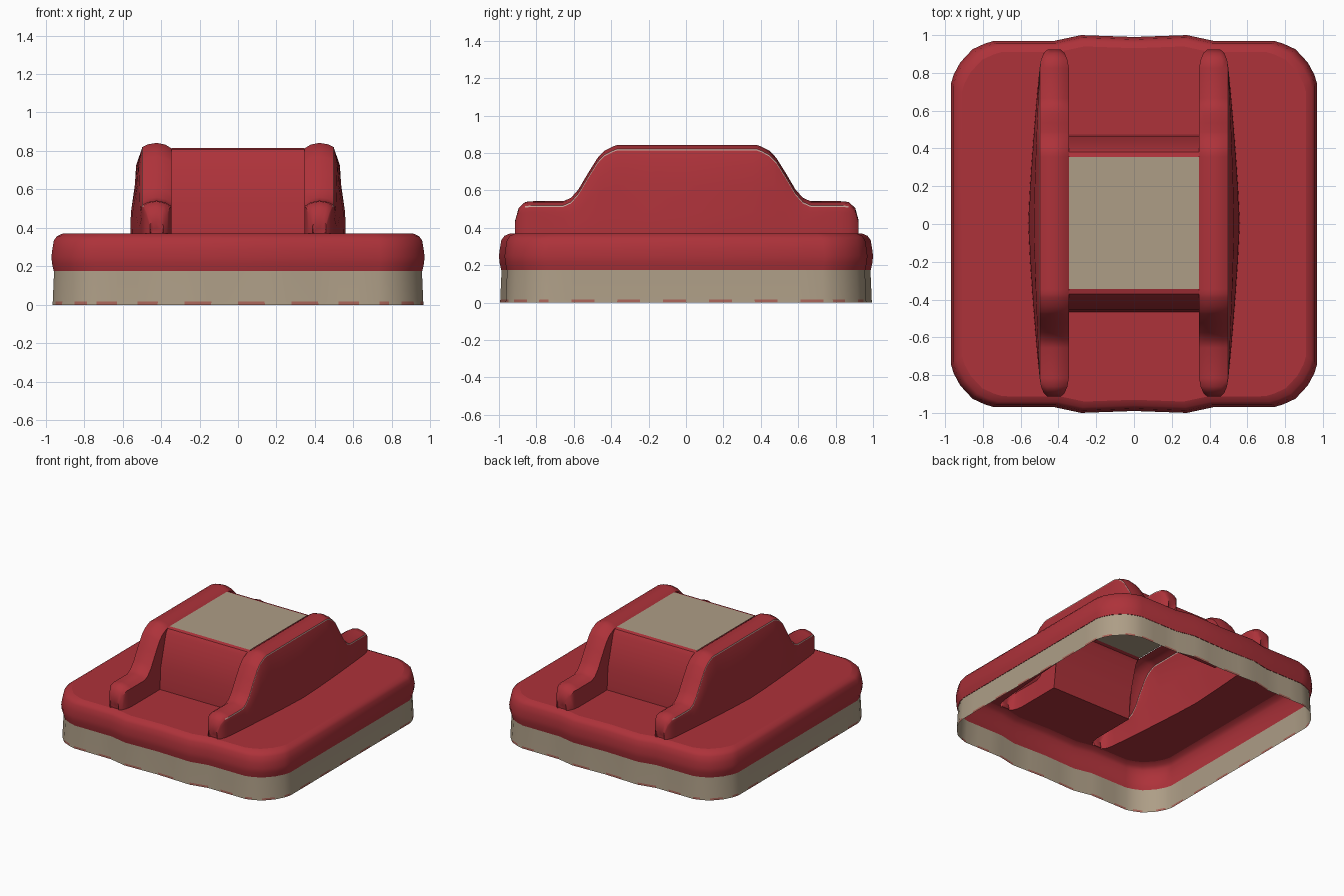
import bpy, bmesh, math
from mathutils import Vector

if "Cube" in bpy.data.objects:
    bpy.data.objects.remove(bpy.data.objects["Cube"])


def material(name, rgb):
    m = bpy.data.materials.new(name)
    m.diffuse_color = (*rgb, 1)
    m.use_nodes = True
    m.node_tree.nodes["Principled BSDF"].inputs["Base Color"].default_value = m.diffuse_color
    return m


RED = material("red", (0.42, 0.032, 0.042))
TAN = material("tan", (0.42, 0.34, 0.24))
ROSE = material("dusty rose", (0.40, 0.13, 0.10))
PALE = material("pale pink", (0.58, 0.36, 0.32))
DECK_Z, SHIFT, INNER = 0.37, 0.005, 0.345


def finish(bm, name, mats, angle=40):
    bmesh.ops.remove_doubles(bm, verts=bm.verts, dist=1e-5)
    bmesh.ops.recalc_face_normals(bm, faces=bm.faces)
    me = bpy.data.meshes.new(name)
    bm.to_mesh(me)
    bm.free()
    ob = bpy.data.objects.new(name, me)
    bpy.context.collection.objects.link(ob)
    for m in mats:
        me.materials.append(m)
    bpy.ops.object.select_all(action='DESELECT')
    ob.select_set(True)
    bpy.context.view_layer.objects.active = ob
    bpy.ops.object.shade_smooth_by_angle(angle=math.radians(angle))
    return ob


def loft(bm, rows, closed=False, rule=None):
    """Join rows of points with quads; rule(row, column) gives the material."""
    vs = [[bm.verts.new(p) for p in r] for r in rows]
    n = len(rows[0])
    for i in range(len(vs) - 1):
        for j in range(n if closed else n - 1):
            k = (j + 1) % n
            quad = (vs[i][j], vs[i][k], vs[i + 1][k], vs[i + 1][j])
            if len({tuple(v.co) for v in quad}) < 3:
                continue
            f = bm.faces.new(quad)
            if rule:
                f.material_index = rule(i, j)
    return vs


# Base outline: one quarter mirrored into a closed loop
quarter = [(0.97, 0.0), (0.97, 0.74), (0.955, 0.79), (0.92, 0.855), (0.855, 0.925),
           (0.79, 0.955), (0.74, 0.97), (0.42, 0.97), (0.28, 1.0), (0.0, 0.99)]
half = quarter + [(-x, y) for x, y in quarter[-2::-1]]
outline = half + [(x, -y) for x, y in half[-2:0:-1]]


def ring(points, inset, z):
    return [(x * (1 - inset), y * (1 - inset), z) for x, y in points]


# Rounded red rim
bm = bmesh.new()
rim_levels = [(0.012, 0.175), (0.003, 0.215), (0.0, 0.25), (0.005, 0.29),
              (0.013, 0.335), (0.03, 0.357), (0.06, DECK_Z)]
loft(bm, [ring(outline, i, z) for i, z in rim_levels], True)
finish(bm, "base_rim", [RED])

# Tan skirt with a stained, broken bottom edge
fine = []
for a, b in zip(outline, outline[1:] + outline[:1]):
    a, b = Vector(a), Vector(b)
    steps = max(1, round((b - a).length / 0.12))
    fine += [tuple(a.lerp(b, s / steps)) for s in range(steps)]
bm = bmesh.new()
skirt_levels = [(0.006, 0.0), (0.007, 0.016), (0.014, 0.175)]
loft(bm, [ring(fine, i, z) for i, z in skirt_levels], True,
     lambda i, j: 1 if i == 0 and j % 2 else 0)
finish(bm, "base_skirt", [TAN, ROSE])

# Centre housing: half profile from the deck up to the top panel
housing = [(0.47, DECK_Z), (0.46, 0.54), (0.395, 0.78), (0.375, 0.808), (0.35, 0.815)]


def housing_height(y):
    for (y0, z0), (y1, z1) in zip(housing, housing[1:]):
        if y1 <= y <= y0:
            return z0 + (z1 - z0) * (y0 - y) / (y0 - y1)
    return DECK_Z if y > 0.4 else 0.815


for side, name in ((-1, "front_housing_wall"), (1, "back_housing_wall")):
    bm = bmesh.new()
    loft(bm, [[(x, side * y + SHIFT, z) for x in (-INNER, INNER)] for y, z in housing])
    finish(bm, name, [RED], 30)
bm = bmesh.new()
loft(bm, [[(x, y + SHIFT, 0.815) for x in (-INNER, INNER)] for y in (-0.35, 0.35)])
finish(bm, "top_panel", [TAN])

# Side rails: (y, top height, half width of the crest)
stations = [(0.905, 0.40, 0.030), (0.918, 0.44, 0.036), (0.90, 0.505, 0.055), (0.865, 0.538, 0.07),
            (0.82, 0.542, 0.0775), (0.66, 0.542, 0.0775), (0.62, 0.56, 0.0775),
            (0.58, 0.605, 0.0775), (0.53, 0.69, 0.0775), (0.48, 0.77, 0.0775),
            (0.47, 0.782, 0.0775), (0.44, 0.812, 0.0775), (0.395, 0.835, 0.0775),
            (0.375, 0.842, 0.0775), (0.35, 0.842, 0.0775), (0.2, 0.842, 0.0775)]


def rail_section(y, top, w):
    c = 0.4225
    bulge = 0.06 * max(0, 1 - (abs(y) / 0.82) ** 1.3)
    shoulder = top - 0.03
    drop = shoulder - DECK_Z
    base = min(housing_height(abs(y)), shoulder)
    pts = [(c - w, base), (c - w, shoulder), (c - w * 0.6, top - 0.010), (c, top),
           (c + w * 0.6, top - 0.008), (c + w * 0.97, top - 0.022), (c + w, shoulder),
           (c + w + bulge * 0.5, shoulder - drop * 0.2),
           (c + w + bulge * 0.6, shoulder - drop * 0.42),
           (c + w + bulge * 0.95, shoulder - drop * 0.75), (c + w + bulge, DECK_Z)]
    return [(x, y + SHIFT, max(z, DECK_Z)) for x, z in pts]


rail_rows = ([rail_section(-y, t, w) for y, t, w in stations]
             + [rail_section(0, 0.842, 0.0775)]
             + [rail_section(y, t, w) for y, t, w in reversed(stations)])
for side, name in ((-1, "left_rail"), (1, "right_rail")):
    bm = bmesh.new()
    rows = [[(side * x, y, z) for x, y, z in r] for r in rail_rows]
    vs = loft(bm, rows, rule=lambda i, j: 1 if j == 5 and 2 < i < len(rail_rows) - 4 else 0)
    for end in (vs[0], vs[-1]):
        bm.faces.new(end)
    finish(bm, name, [RED, PALE])

# Deck: flat top with an H-shaped opening under the rails and housing
outer = [r[-1] for r in rail_rows]
inner_back = [r[0] for r in reversed(rail_rows) if r[0][1] - SHIFT > 0.469]
inner_front = [r[0] for r in reversed(rail_rows) if r[0][1] - SHIFT < -0.469]


def flip(pts):
    return [(-x, y, z) for x, y, z in reversed(pts)]


opening = outer + inner_back + flip(inner_back) + flip(outer) + flip(inner_front) + inner_front
bm = bmesh.new()
edges = []
for pts in (ring(outline, rim_levels[-1][0], DECK_Z), opening):
    loop = [bm.verts.new((x, y, DECK_Z)) for x, y, z in pts]
    edges += [bm.edges.new((a, b)) for a, b in zip(loop, loop[1:] + loop[:1])]
bmesh.ops.triangle_fill(bm, edges=edges, use_beauty=True, normal=(0, 0, 1))
finish(bm, "deck", [RED])
for f in bpy.data.objects["deck"].data.polygons:
    if f.normal.z < 0:
        f.flip()
